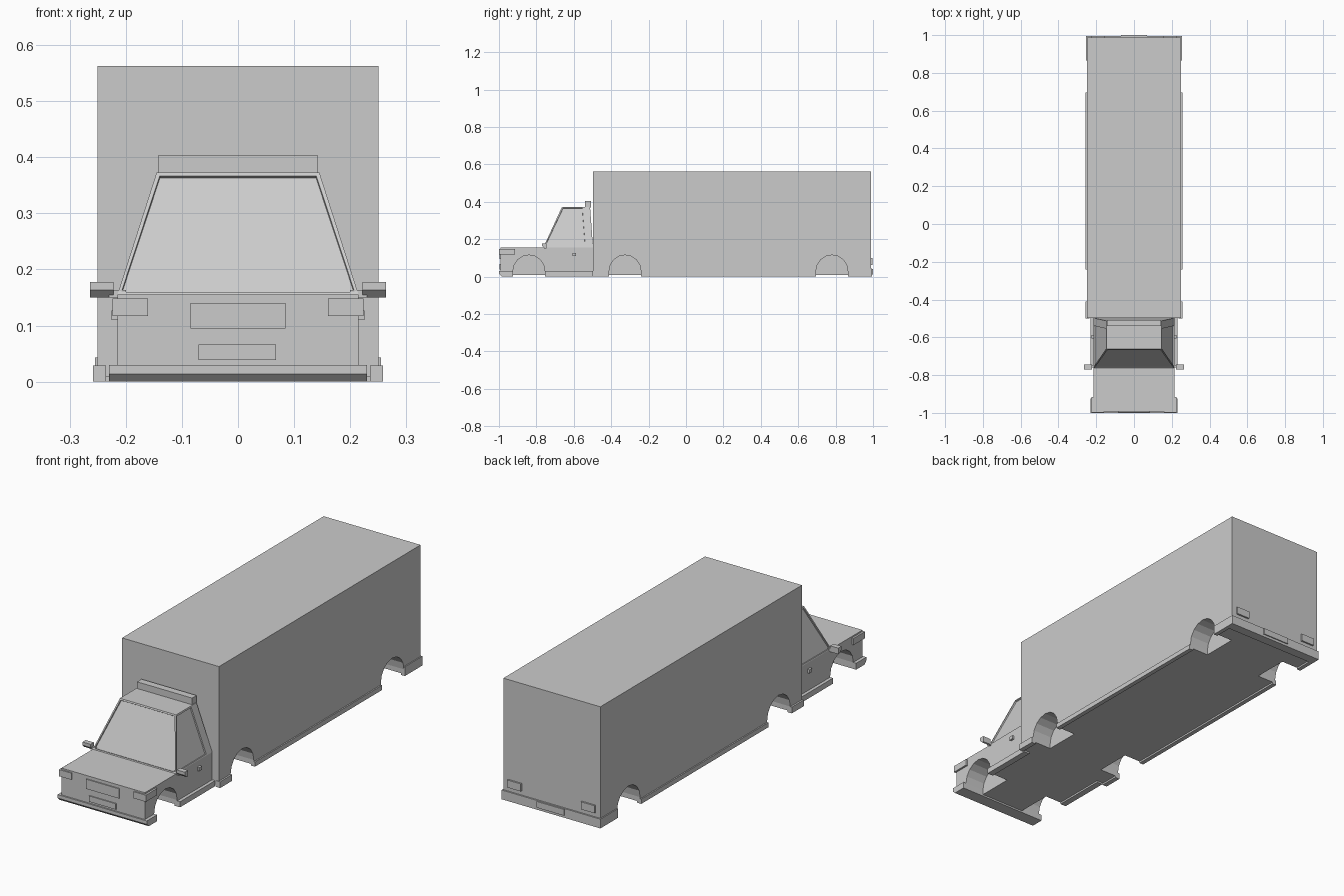
import bpy, bmesh, math

if "Cube" in bpy.data.objects:
    bpy.data.objects.remove(bpy.data.objects["Cube"])

# One plain grey for the whole vehicle
grey = bpy.data.materials.new("plain_grey")
grey.use_nodes = True
grey.diffuse_color = (0.6, 0.6, 0.6, 1)
grey.node_tree.nodes["Principled BSDF"].inputs["Base Color"].default_value = (0.6, 0.6, 0.6, 1)


def finish(name, bm):
    bmesh.ops.recalc_face_normals(bm, faces=bm.faces)
    mesh = bpy.data.meshes.new(name)
    bm.to_mesh(mesh)
    bm.free()
    mesh.materials.append(grey)
    obj = bpy.data.objects.new(name, mesh)
    bpy.context.collection.objects.link(obj)
    return obj


def box(name, x, y, z):
    """Axis-aligned block from three (low, high) ranges."""
    bm = bmesh.new()
    bmesh.ops.create_cube(bm, size=1)
    for v in bm.verts:
        v.co = [r[0] if c < 0 else r[1] for c, r in zip(v.co, (x, y, z))]
    return finish(name, bm)


def pair(name, x, y, z):
    """Left block and its mirrored right twin."""
    box("left_" + name, x, y, z)
    box("right_" + name, (-x[1], -x[0]), y, z)


def extrude_x(name, profile, x0, x1):
    """Side profile of (y, z) points, extruded across the width."""
    bm = bmesh.new()
    face = bm.faces.new([bm.verts.new((x0, y, z)) for y, z in profile])
    new = bmesh.ops.extrude_face_region(bm, geom=[face])["geom"]
    for v in new:
        if isinstance(v, bmesh.types.BMVert):
            v.co.x = x1
    return finish(name, bm)


def cut_arches(obj, centre_y, inner_x):
    """Cut a faceted wheel well into both sides."""
    for sign in (-1, 1):
        r, mid, n = 0.085, 0.03, 8
        pts = [(centre_y + r * math.cos(math.pi * i / n),
                mid + r * math.sin(math.pi * i / n)) for i in range(n + 1)]
        pts += [(centre_y - r, -0.05), (centre_y + r, -0.05)]
        cutter = extrude_x("wheel_well_cutter", pts, sign * inner_x, sign * 0.4)
        cutter.hide_render = True
        cutter.hide_viewport = True
        mod = obj.modifiers.new("wheel_well", "BOOLEAN")
        mod.operation = "DIFFERENCE"
        mod.solver = "EXACT"
        mod.object = cutter
        cutter.hide_set(True)


# Bonnet and lower cab
lower = box("lower_cab", (-0.215, 0.215), (-0.993, -0.497), (0.008, 0.155))
cut_arches(lower, -0.84, 0.115)

# Cargo box
cargo = box("cargo_box", (-0.25, 0.25), (-0.497, 0.988), (0.008, 0.563))
cut_arches(cargo, -0.326, 0.15)
cut_arches(cargo, 0.78, 0.15)

# Upper cab with recessed windows
bm = bmesh.new()
rings = []
for half, front, back, z in ((0.215, -0.763, -0.497, 0.155), (0.145, -0.663, -0.513, 0.373)):
    rings.append([bm.verts.new(p) for p in ((-half, front, z), (half, front, z),
                                            (half, back, z), (-half, back, z))])
low, top = rings
bm.faces.new(top)
bm.faces.new(low[::-1])
walls = [bm.faces.new((low[i], low[(i + 1) % 4], top[(i + 1) % 4], top[i])) for i in range(4)]
bm.normal_update()
for i in (0, 1, 3):
    pane = walls[i]
    bmesh.ops.inset_individual(bm, faces=[pane], thickness=0.009)
    if i != 0:
        for v in pane.verts:
            if v.co.y > -0.6:
                v.co.y -= 0.035
    bm.normal_update()
    bmesh.ops.inset_individual(bm, faces=[pane], thickness=0.001, depth=-0.006)
finish("upper_cab", bm)
box("roof_visor", (-0.142, 0.142), (-0.541, -0.508), (0.368, 0.404))

# Front bumper with undercut lower edge
bumper = extrude_x("front_bumper", [(-1, 0.03), (-1, 0.014), (-0.985, 0),
                                    (-0.925, 0), (-0.925, 0.03)], -0.23, 0.23)

# Front details
box("grille", (-0.085, 0.085), (-0.998, -0.99), (0.095, 0.14))
box("front_plate", (-0.07, 0.068), (-0.998, -0.99), (0.039, 0.066))
pair("headlight", (0.16, 0.224), (-0.999, -0.915), (0.117, 0.148))

# Side details
pair("door_handle", (0.21, 0.225), (-0.607, -0.587), (0.11, 0.127))
pair("cab_skirt", (0.2, 0.23), (-0.755, -0.497), (0, 0.026))
pair("box_front_skirt", (0.235, 0.258), (-0.5, -0.411), (0, 0.029))
pair("box_side_skirt", (0.235, 0.256), (-0.241, 0.695), (0, 0.022))

# Mirrors with a sloping underside
for side, s in (("left", 1), ("right", -1)):
    extrude_x(side + "_mirror", [(-0.769, 0.178), (-0.769, 0.163), (-0.755, 0.15),
                                 (-0.745, 0.15), (-0.745, 0.178)], s * 0.222, s * 0.264)
    box(side + "_mirror_arm", sorted((s * 0.2, s * 0.23)), (-0.76, -0.748), (0.15, 0.163))

# Rear bumper wrapping both corners, plate and lamps
box("rear_bumper", (-0.255, 0.255), (0.95, 0.995), (0, 0.043))
pair("rear_bumper_side", (0.235, 0.255), (0.865, 0.95), (0, 0.043))
box("rear_plate", (-0.07, 0.07), (0.99, 1), (0.012, 0.041))
pair("tail_lamp", (0.155, 0.225), (0.985, 0.996), (0.063, 0.098))
